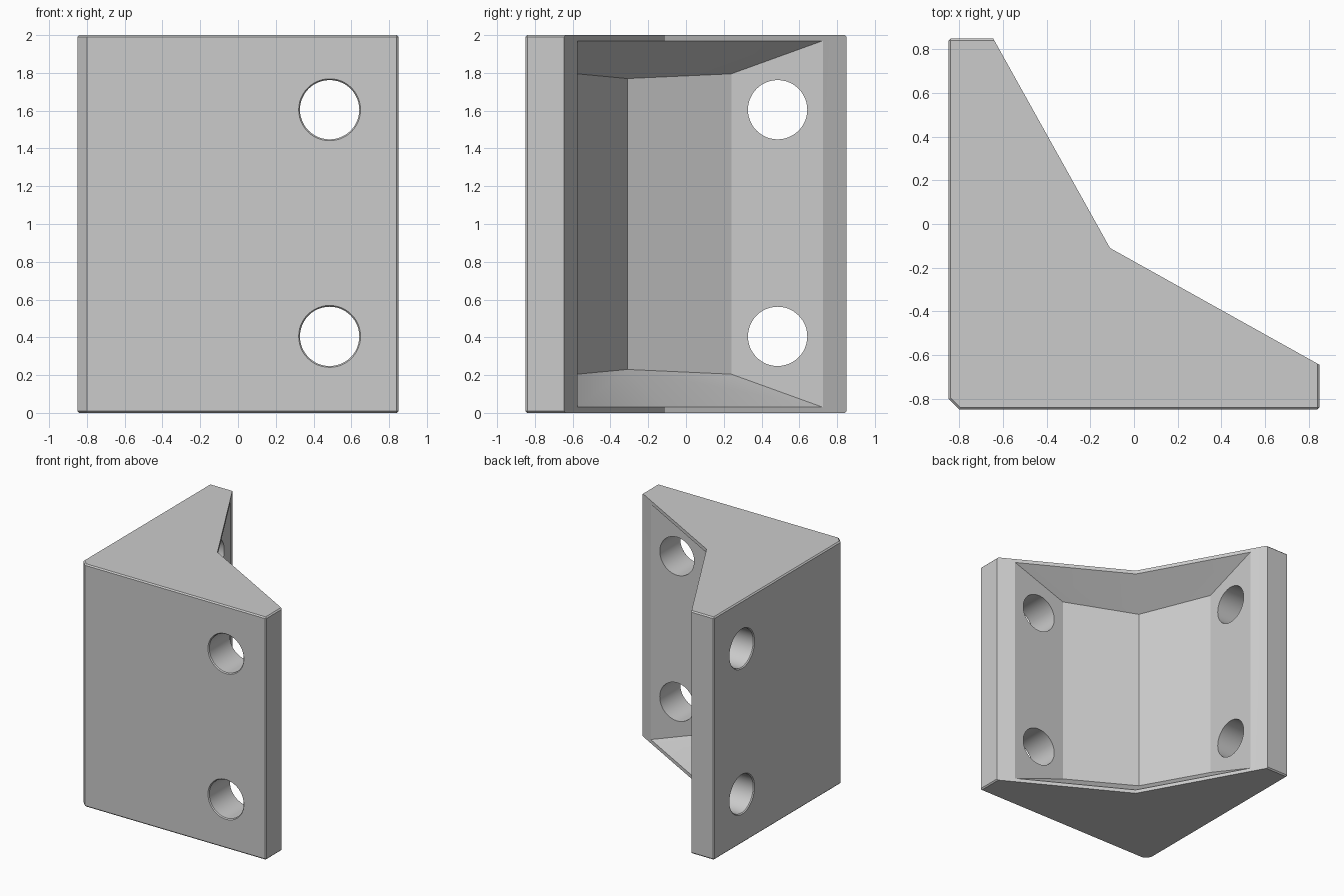
import bpy, bmesh, math

cube = bpy.data.objects.get("Cube")
if cube:
    bpy.data.objects.remove(cube, do_unlink=True)

grey = bpy.data.materials.new("light grey")
grey.use_nodes = True
colour = (0.6, 0.6, 0.6, 1)
grey.diffuse_color = colour
grey.node_tree.nodes["Principled BSDF"].inputs["Base Color"].default_value = colour

H, W, LIP = 2.0, 0.85, 0.03
tip, knee = (-0.645, W), (-0.11, -0.11)          # sloped inner edge of one wing
mouth, floor, valley = (-0.575, 0.724), (-0.575, 0.24), (-0.31, -0.31)


def new_object(name, bm):
    bmesh.ops.recalc_face_normals(bm, faces=bm.faces[:])
    mesh = bpy.data.meshes.new(name)
    bm.to_mesh(mesh)
    bm.free()
    mesh.materials.append(grey)
    obj = bpy.data.objects.new(name, mesh)
    bpy.context.collection.objects.link(obj)
    return obj


def bracket_mesh():
    bm = bmesh.new()

    def face(*points):
        bm.faces.new([bm.verts.new(p) for p in points])

    def pair(p, inset):
        return (*p, inset), (*p, H - inset)

    # Each wing is the other one with x and y exchanged
    for swap in (False, True):
        def at(p, inset=0):
            return pair(p[::-1] if swap else p, inset)
        t0, t1 = at(tip)
        k0, k1 = at(knee)
        e0, e1 = at((-W, W))
        c0, c1 = at((-W, -0.80))
        m0, m1 = at(mouth, LIP)
        n0, n1 = at(knee, LIP)
        f0, f1 = at(floor, 0.205)
        v0, v1 = at(valley, 0.23)
        # Outer plate, end and sloped rim
        face(c0, c1, e1, e0)
        face(e0, e1, t1, t0)
        face(t0, t1, m1, m0)
        face(t1, k1, n1, m1)
        face(t0, m0, n0, k0)
        # Pocket with tapered top and bottom
        face(m0, m1, f1, f0)
        face(f0, f1, v1, v0)
        face(m1, n1, v1, f1)
        face(m0, f0, v0, n0)

    # Chamfered outer corner and the two caps
    a, b = (-W, -0.80), (-0.80, -W)
    face(*pair(a, 0), *reversed(pair(b, 0)))
    outline = [a, (-W, W), tip, knee, tip[::-1], (W, -W), b]
    for z in (0, H):
        face(*[(*p, z) for p in outline])
    bmesh.ops.remove_doubles(bm, verts=bm.verts[:], dist=0.0001)
    bmesh.ops.recalc_face_normals(bm, faces=bm.faces[:])

    # Fine bevel around the outer plates
    def outside(p):
        return min(p.x, p.y) < -0.82 or max(p.x, p.y) > 0.82

    def rim(e):
        mid = (e.verts[0].co + e.verts[1].co) / 2
        level = abs(e.verts[0].co.z - e.verts[1].co.z) < 0.001
        on_cap = level and (mid.z < 0.001 or mid.z > H - 0.001)
        far_end = not level and abs(mid.x) > 0.84 and abs(mid.y) > 0.84
        return (on_cap and outside(mid)) or far_end

    bmesh.ops.bevel(bm, geom=[e for e in bm.edges if rim(e)], offset=0.01,
                    offset_type='OFFSET', segments=1, affect='EDGES')
    return bm


def hole_mesh(sides=48):
    bm = bmesh.new()
    profile = [(-1, 0.164), (-W, 0.164), (-0.842, 0.157), (-0.4, 0.157)]
    for swap in (False, True):
        for z in (0.405, 1.605):
            rings = []
            for depth, r in profile:
                ring = []
                for i in range(sides):
                    a = math.tau * i / sides
                    p = (0.485 + r * math.cos(a), depth)
                    p = p[::-1] if swap else p
                    ring.append(bm.verts.new((*p, z + r * math.sin(a))))
                rings.append(ring)
            for r0, r1 in zip(rings, rings[1:]):
                for i in range(sides):
                    j = (i + 1) % sides
                    bm.faces.new((r0[i], r0[j], r1[j], r1[i]))
            bm.faces.new(rings[0])
            bm.faces.new(rings[-1])
    return bm


bracket = new_object("corner_bracket", bracket_mesh())
holes = new_object("screw_hole_cutter", hole_mesh())
holes.hide_render = True

# Drill the screw holes
cut = bracket.modifiers.new("screw holes", 'BOOLEAN')
cut.operation = 'DIFFERENCE'
cut.solver = 'EXACT'
cut.object = holes
bpy.ops.object.select_all(action='DESELECT')
bracket.select_set(True)
bpy.context.view_layer.objects.active = bracket
bpy.ops.object.modifier_apply(modifier=cut.name)
bpy.data.objects.remove(holes, do_unlink=True)
bpy.ops.object.shade_smooth_by_angle(angle=math.radians(20))
